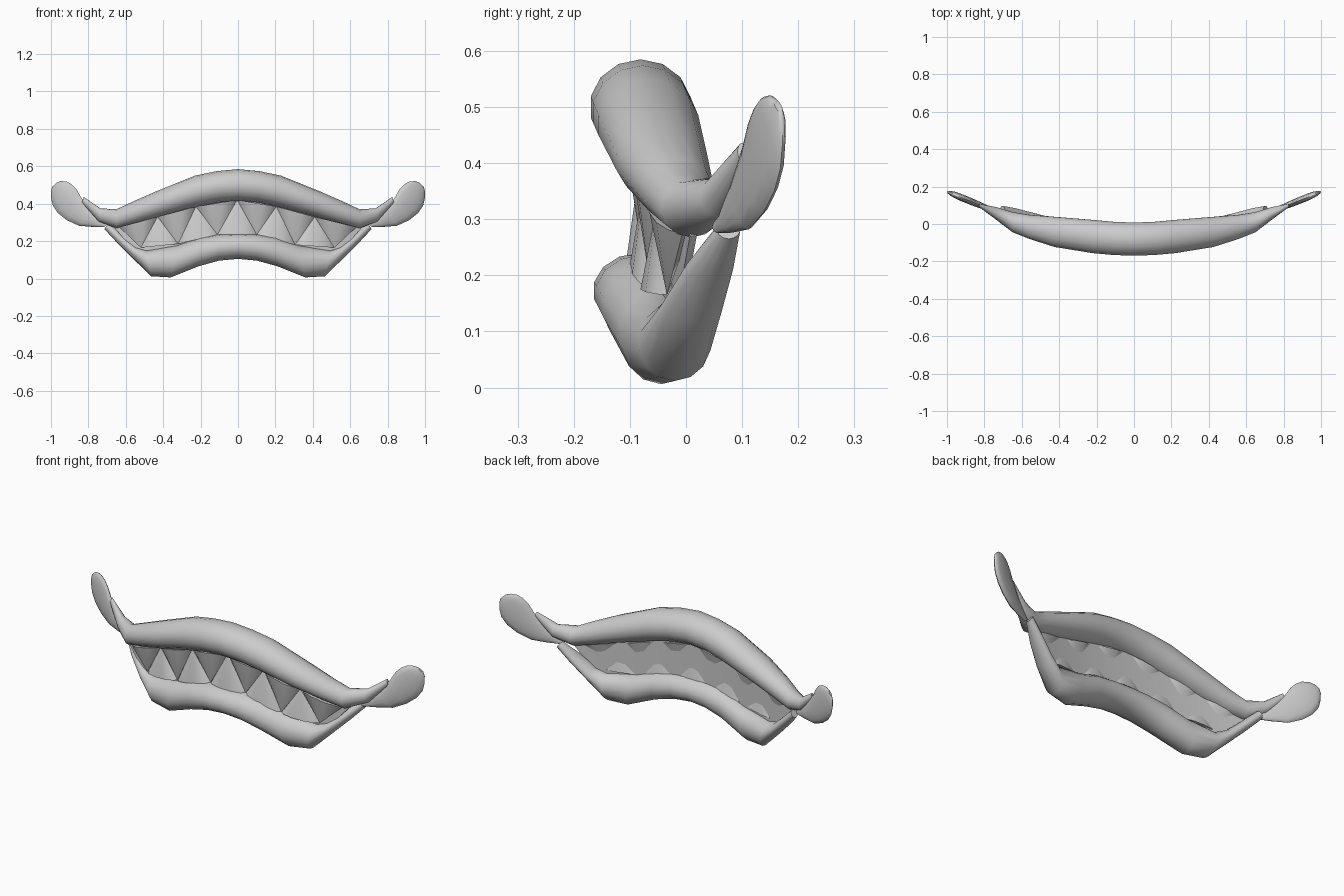
import bpy, bmesh, math
from mathutils import Vector

if "Cube" in bpy.data.objects:
    bpy.data.objects.remove(bpy.data.objects["Cube"])

grey = bpy.data.materials.new("light grey")
grey.diffuse_color = (0.6, 0.6, 0.6, 1)
grey.use_nodes = True
grey.node_tree.nodes["Principled BSDF"].inputs["Base Color"].default_value = grey.diffuse_color


def finish(name, bm, angle=45):
    bmesh.ops.recalc_face_normals(bm, faces=bm.faces)
    me = bpy.data.meshes.new(name)
    bm.to_mesh(me)
    bm.free()
    me.materials.append(grey)
    ob = bpy.data.objects.new(name, me)
    bpy.context.collection.objects.link(ob)
    bpy.ops.object.select_all(action='DESELECT')
    ob.select_set(True)
    bpy.context.view_layer.objects.active = ob
    bpy.ops.object.shade_smooth_by_angle(angle=math.radians(angle))
    return ob


def loft(name, stations, sides=14, bend=lambda x: 0.0):
    """Rounded tube; station = top x, top z, bottom x, bottom z, front y, back y."""
    bm = bmesh.new()
    rings = []
    for xt, zt, xb, zb, yf, yb in stations:
        ring = []
        for i in range(sides):
            a = math.tau * i / sides
            u = 0.5 + 0.5 * math.cos(a)
            x, z = xb + (xt - xb) * u, zb + (zt - zb) * u
            y = (yf + yb) / 2 + (yb - yf) / 2 * math.sin(a) + bend(x)
            ring.append(bm.verts.new((x, y, z)))
        rings.append(ring)
    for r, s in zip(rings, rings[1:]):
        for i in range(sides):
            j = (i + 1) % sides
            bm.faces.new((r[i], r[j], s[j], s[i]))
    bm.faces.new(rings[0])
    bm.faces.new(rings[-1])
    return finish(name, bm)


def both_sides(half):
    left = [(-a, b, -c, d, e, f) for a, b, c, d, e, f in reversed(half[1:])]
    return left + half


# Lips, from the middle out to the mouth corner
loft("upper_lip", both_sides([
    (0, .585, 0, .415, -.172, .01),
    (.115, .574, .105, .407, -.168, .014),
    (.23, .55, .21, .385, -.158, .024),
    (.44, .465, .40, .335, -.125, .04),
    (.57, .408, .54, .295, -.082, .05),
    (.65, .370, .65, .268, -.045, .065),
    (.735, .375, .745, .305, .025, .092),
    (.825, .436, .835, .405, .092, .108)]))

loft("lower_lip", both_sides([
    (0, .24, 0, .105, -.166, .0),
    (.10, .236, .10, .096, -.162, .003),
    (.20, .222, .21, .066, -.15, .01),
    (.32, .178, .36, .006, -.118, .03),
    (.49, .15, .465, .012, -.085, .045),
    (.545, .168, .57, .115, -.045, .065),
    (.62, .235, .65, .195, .0, .085),
    (.69, .30, .715, .265, .055, .097)]))

# Flattened rounded cheeks beyond the corners
cheek = [
    (.70, .292, .715, .275, -.008, .008),
    (.735, .322, .775, .276, -.013, .013),
    (.785, .368, .85, .282, -.017, .017),
    (.838, .432, .915, .312, -.02, .02),
    (.862, .475, .963, .35, -.02, .02),
    (.888, .503, .99, .39, -.019, .019),
    (.915, .518, .999, .43, -.016, .016),
    (.945, .521, 1.0, .465, -.012, .012),
    (.968, .514, .994, .49, -.006, .006)]
for side, s in (("right", 1), ("left", -1)):
    loft(side + "_cheek",
         [(s * a, b, s * c, d, e, f) for a, b, c, d, e, f in cheek],
         bend=lambda x: .1 + .4 * (abs(x) - .82))


def mouth_y(x):
    return -.075 + .17 * x * x


# Zigzag of interlocking tooth tips and gaps
zigzag = [(-.635, .275), (-.52, .165), (-.43, .33), (-.32, .185), (-.225, .385),
          (-.11, .235), (-.005, .42), (.10, .235), (.205, .385), (.305, .18),
          (.41, .33), (.515, .165), (.635, .275)]
for n in range(1, len(zigzag) - 1):
    (x0, z0), (xa, za), (x1, z1) = zigzag[n - 1:n + 2]
    bm = bmesh.new()
    base = []
    for i in range(10):
        a = math.tau * i / 10
        u = 0.5 + 0.5 * math.cos(a)
        x = x0 + (x1 - x0) * u
        base.append(bm.verts.new((x, mouth_y(x) + .032 * math.sin(a), z0 + (z1 - z0) * u)))
    tip = bm.verts.new((xa, mouth_y(xa) - .004, za))
    for i in range(10):
        bm.faces.new((base[i], base[(i + 1) % 10], tip))
    bm.faces.new(base)
    finish(("lower_tooth_" if n % 2 == 0 else "upper_tooth_") + str(n), bm, 40)

# Thin curved wall behind the teeth, tucked into both lips
edges = [(0, .44, .20), (.2, .41, .18), (.32, .385, .14), (.43, .35, .11),
         (.52, .325, .12), (.59, .305, .19), (.66, .30, .27)]
edges = [(-x, t, b) for x, t, b in reversed(edges[1:])] + edges
bm = bmesh.new()
rows = []
for x, t, b in edges:
    y = mouth_y(x) + .008
    rows.append([bm.verts.new(Vector((x, yy, z)))
                 for yy, z in ((y, t), (y, b), (y + .012, b), (y + .012, t))])
for r, s in zip(rows, rows[1:]):
    for i in range(4):
        j = (i + 1) % 4
        bm.faces.new((r[i], r[j], s[j], s[i]))
bm.faces.new(rows[0])
bm.faces.new(rows[-1])
finish("mouth_back", bm, 40)
